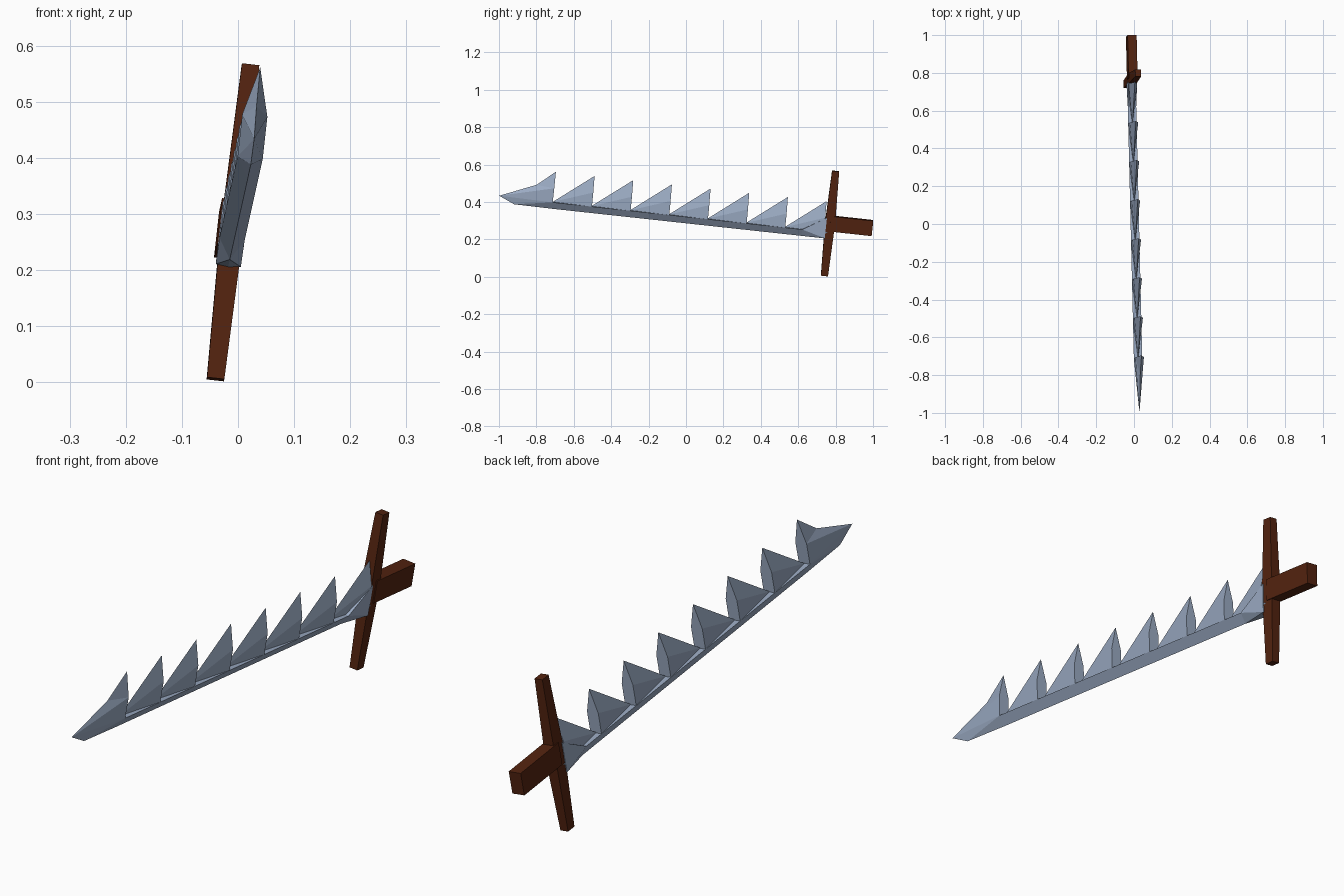
import bpy, bmesh
from mathutils import Vector

if "Cube" in bpy.data.objects:
    bpy.data.objects.remove(bpy.data.objects["Cube"])

# Sword frame: origin at guard centre, L runs to the tip, U along the guard, S sideways
ORIGIN = Vector((-0.009, 0.77, 0.285))
L = Vector((0.024, -0.994, 0.108)).normalized()
U = Vector((0.11, 0.106, 0.988)).normalized()
S = L.cross(U).normalized()


def material(name, rgb):
    m = bpy.data.materials.new(name)
    m.diffuse_color = (*rgb, 1)
    m.use_nodes = True
    m.node_tree.nodes["Principled BSDF"].inputs["Base Color"].default_value = m.diffuse_color
    return m


steel = material("blue_grey_steel", (0.33, 0.41, 0.55))
wood = material("dark_wood", (0.088, 0.017, 0.005))


def solid(name, mat, points):
    """Flat-faced convex part; points are (l, u, half_width), mirrored across the sword."""
    bm = bmesh.new()
    for l, u, s in points:
        for side in ((1, -1) if s else (1,)):
            bm.verts.new(ORIGIN + L * l + U * u + S * s * side)
    hull = bmesh.ops.convex_hull(bm, input=bm.verts[:])
    bmesh.ops.dissolve_limit(bm, angle_limit=0.01, verts=bm.verts[:], edges=bm.edges[:])
    bmesh.ops.recalc_face_normals(bm, faces=bm.faces[:])
    me = bpy.data.meshes.new(name)
    bm.to_mesh(me)
    bm.free()
    me.materials.append(mat)
    ob = bpy.data.objects.new(name, me)
    bpy.context.collection.objects.link(ob)
    return ob


# Guard: tapers toward both ends
solid("guard", wood, [(sl * hl, u, hs)
                      for u, hl, hs in ((-0.283, 0.019, 0.0155), (0, 0.027, 0.021), (0.283, 0.019, 0.0155))
                      for sl in (-1, 1)])

# Handle
solid("handle", wood, [(l, u, 0.024) for l in (-0.228, 0) for u in (-0.041, 0.041)])

# Blade spine: V-shaped underside with a flat top
W, LOW, MID, KEEL, PEAK = 0.0225, -0.046, 0.03, -0.083, 0.117
FIRST, STEP, COUNT = 0.031, 0.208, 8
LAST = FIRST + STEP * (COUNT - 1)
solid("blade_spine", steel, [(l, u, s) for l in (0.01, LAST) for u, s in ((KEEL, 0), (LOW, W))])

# Teeth: upright back face, sloping down to a point toward the tip
for i in range(COUNT - 1):
    l = FIRST + STEP * i
    solid(f"tooth_{i + 1}", steel, [(l, PEAK, 0), (l - 0.002, MID, W), (l - 0.003, LOW, W),
                                    (l + STEP, LOW, 0)])

# Flared blade root beside the guard
solid("blade_root", steel, [(0.02, MID, W), (0.02, -0.08, W), (0.145, LOW, W), (0.145, KEEL, 0),
                            (0.02, KEEL, 0)])

# Blade tip with its own tooth
ridge = (1.583, 0.036, 0)
solid("blade_tip", steel, [(LAST, MID, W), (LAST, LOW, W), (LAST, KEEL, 0), ridge,
                           (1.691, -0.081, 0), (1.775, -0.044, 0)])
solid("tip_tooth", steel, [(LAST, PEAK, 0), (LAST, MID, W), ridge])
